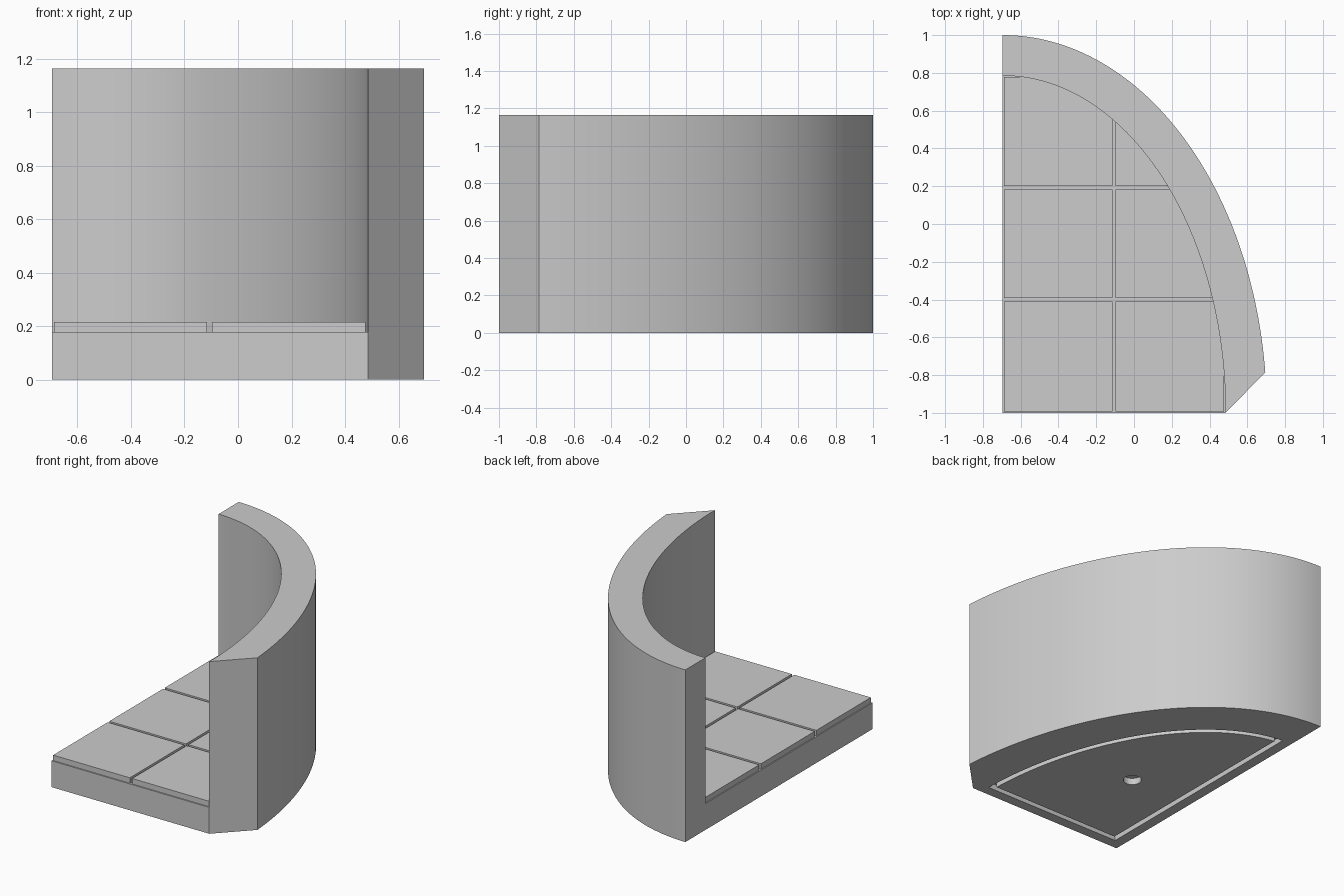
import bpy, bmesh, math

if "Cube" in bpy.data.objects:
    bpy.data.objects.remove(bpy.data.objects["Cube"])

CX, CY = -0.695, -1.0          # shared centre of the quarter ellipses
IN_A, IN_B = 1.18, 1.785       # inner wall radii
OUT_A, OUT_B = 1.398, 2.0      # outer wall radii
H, SLAB, TILE = 1.164, 0.178, 0.215

grey = bpy.data.materials.new("light grey")
grey.diffuse_color = (0.604, 0.604, 0.604, 1)
grey.use_nodes = True
grey.node_tree.nodes["Principled BSDF"].inputs["Base Color"].default_value = grey.diffuse_color


def arc(a, b, t0=0.0, t1=math.pi / 2, n=64):
    """Points on an ellipse around the shared centre."""
    return [(CX + a * math.cos(t0 + (t1 - t0) * i / n),
             CY + b * math.sin(t0 + (t1 - t0) * i / n)) for i in range(n + 1)]


def prism(name, outline, z0, z1):
    """Extrude a counter-clockwise outline between two heights."""
    bm = bmesh.new()
    face = bm.faces.new([bm.verts.new((x, y, z0)) for x, y in outline])
    ext = bmesh.ops.extrude_face_region(bm, geom=[face], use_keep_orig=True)
    for v in ext["geom"]:
        if isinstance(v, bmesh.types.BMVert):
            v.co.z = z1
    bmesh.ops.recalc_face_normals(bm, faces=bm.faces)
    me = bpy.data.meshes.new(name)
    bm.to_mesh(me)
    bm.free()
    me.materials.append(grey)
    ob = bpy.data.objects.new(name, me)
    bpy.context.collection.objects.link(ob)
    return ob


def smooth(ob):
    bpy.ops.object.select_all(action='DESELECT')
    ob.select_set(True)
    bpy.context.view_layer.objects.active = ob
    bpy.ops.object.shade_smooth_by_angle(angle=math.radians(30))


def clip(poly, axis, limit, sign):
    """Keep the part of an outline where sign * coordinate <= sign * limit."""
    out = []
    for p, q in zip(poly, poly[1:] + poly[:1]):
        dp, dq = sign * (p[axis] - limit), sign * (q[axis] - limit)
        if dp <= 0:
            out.append(p)
        if dp * dq < 0:
            t = dp / (dp - dq)
            out.append((p[0] + t * (q[0] - p[0]), p[1] + t * (q[1] - p[1])))
    return out


def inset_quarter(d):
    """Floor outline moved inward by d on every side."""
    poly = [(CX, CY)] + arc(IN_A - d, IN_B - d)
    return clip(clip(poly, 0, CX + d, -1), 1, CY + d, -1)


# Curved wall with a chamfered front end
t0 = math.asin(0.215 / OUT_B)
wall = prism("curved_wall", arc(OUT_A, OUT_B, t0) + arc(IN_A, IN_B)[::-1], 0, H)
smooth(wall)

# Floor slab
slab = prism("floor_slab", [(CX, CY)] + arc(IN_A, IN_B), 0, SLAB)

# Groove and round hole cut into the underside
ring = prism("groove_cutter", inset_quarter(0.07), -0.05, 0.04)
core = prism("groove_core", inset_quarter(0.105), -0.1, 0.1)
hole = prism("hole_cutter", [(-0.219 + 0.057 * math.cos(i * math.pi / 16),
                              -0.278 + 0.057 * math.sin(i * math.pi / 16))
                             for i in range(32)], -0.05, 0.045)
for target, cutter in ((ring, core), (slab, ring), (slab, hole)):
    mod = target.modifiers.new("cut", 'BOOLEAN')
    mod.operation = 'DIFFERENCE'
    mod.solver = 'EXACT'
    mod.object = cutter
    cutter.hide_render = True
    cutter.hide_set(True)
smooth(slab)

# Floor tiles, trimmed by the curved wall
columns = [(-0.688, -0.115), (-0.097, 0.477)]
rows = [(-0.992, -0.410), (-0.392, 0.182), (0.200, 0.777)]
for c, (x0, x1) in enumerate(columns):
    for r, (y0, y1) in enumerate(rows):
        poly = [(CX, CY)] + arc(IN_A, IN_B)
        for axis, limit, sign in ((0, x0, -1), (0, x1, 1), (1, y0, -1), (1, y1, 1)):
            poly = clip(poly, axis, limit, sign)
        smooth(prism(f"floor_tile_{c + 1}_{r + 1}", poly, SLAB, TILE))
